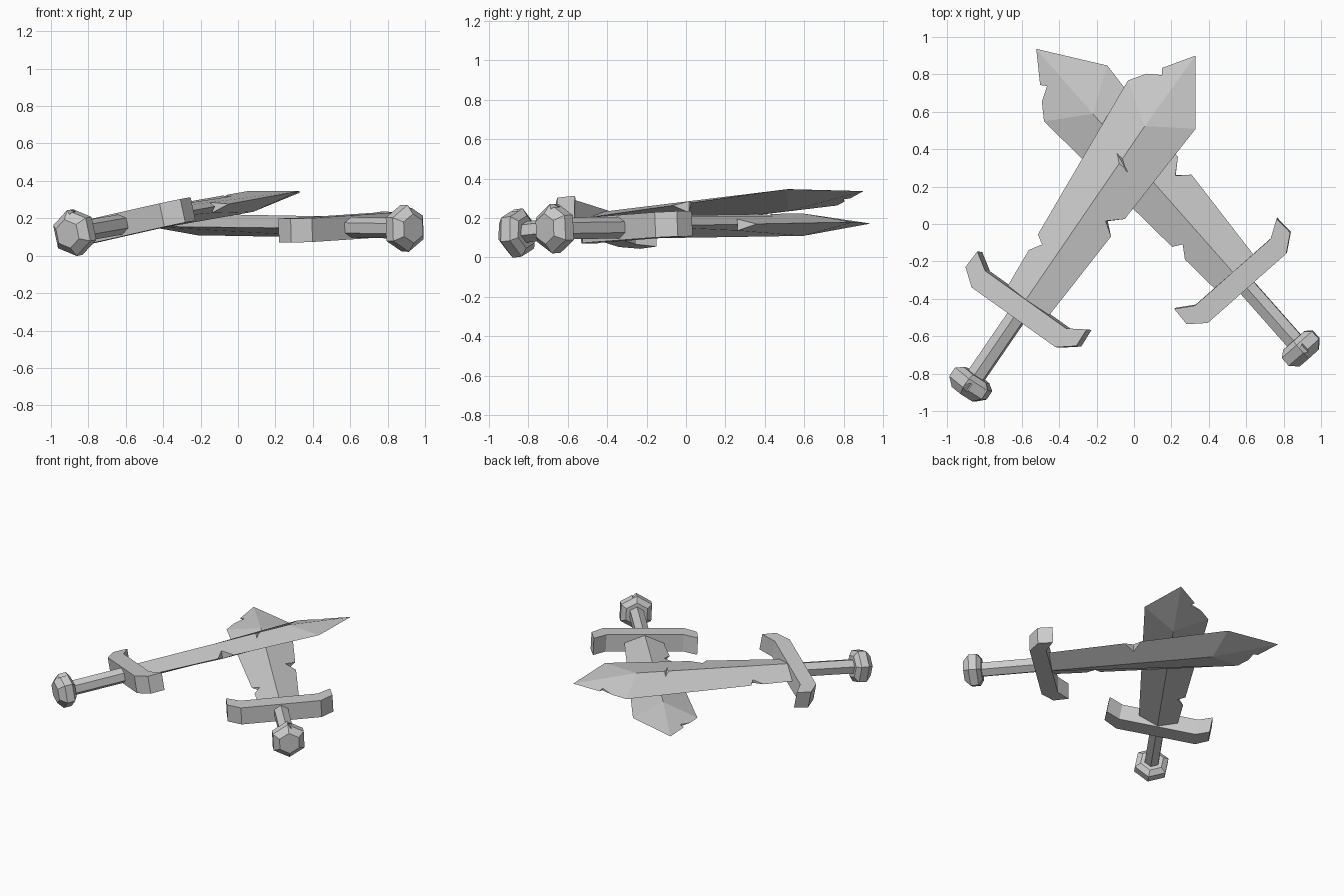
import bpy, bmesh
from math import sin, cos, radians
from mathutils import Vector, Matrix

if "Cube" in bpy.data.objects:
    bpy.data.objects.remove(bpy.data.objects["Cube"])

# Local sword frame: x across the blade, y towards the tip, z through the thickness


def new_object(name, verts, faces):
    mesh = bpy.data.meshes.new(name)
    bm = bmesh.new()
    vs = [bm.verts.new(v) for v in verts]
    for f in faces:
        bm.faces.new([vs[i] for i in f])
    bmesh.ops.recalc_face_normals(bm, faces=bm.faces)
    bm.to_mesh(mesh)
    bm.free()
    ob = bpy.data.objects.new(name, mesh)
    bpy.context.collection.objects.link(ob)
    return ob


def prism(name, outline, offset):
    """Closed prism: 3D outline swept from -offset to +offset."""
    n, o = len(outline), Vector(offset)
    pts = [Vector(p) for p in outline]
    faces = [range(n), range(n, 2 * n)]
    faces += [(i, (i + 1) % n, n + (i + 1) % n, n + i) for i in range(n)]
    return new_object(name, [p - o for p in pts] + [p + o for p in pts], faces)


def hex_turned(name, profile):
    """Six-sided turned shape along y, profile = (y, radius)."""
    verts = [(r * cos(radians(90 + 60 * k)), y, r * sin(radians(90 + 60 * k)))
             for y, r in profile for k in range(6)]
    m = len(profile)
    faces = [range(6), range(6 * m - 6, 6 * m)]
    faces += [(6 * j + k, 6 * j + (k + 1) % 6, 6 * j + 6 + (k + 1) % 6, 6 * j + 6 + k)
              for j in range(m - 1) for k in range(6)]
    return new_object(name, verts, faces)


def cut(ob, cutter):
    cutter.hide_render = True
    mod = ob.modifiers.new("chip", 'BOOLEAN')
    mod.operation = 'DIFFERENCE'
    mod.solver = 'EXACT'
    mod.object = cutter
    bpy.context.view_layer.objects.active = ob
    bpy.ops.object.modifier_apply(modifier=mod.name)
    bpy.data.objects.remove(cutter)


def edge_chip(ob, a, apex, b):
    """Triangular bite through the full thickness of an edge."""
    a, p, b = (Vector((*q, 0)) for q in (a, apex, b))
    cut(ob, prism("cutter", [p, p + (a - p) * 1.5, p + (b - p) * 1.5], (0, 0, .3)))


# Blade: flared diamond section with a pointed tip
H, RIDGE = .057, 1.19
blade = new_object("blade",
    [(-.13, .0, 0), (-.226, 1.332, 0), (0, 1.65, 0), (.226, 1.332, 0), (.138, .0, 0),
     (0, .0, H), (0, RIDGE, H), (0, .0, -H), (0, RIDGE, -H)],
    [(0, 5, 6, 1), (1, 6, 2), (2, 6, 3), (3, 6, 5, 4),
     (0, 1, 8, 7), (1, 2, 8), (2, 3, 8), (3, 4, 7, 8), (0, 7, 4, 5)])
edge_chip(blade, (.185, .715), (.11, .65), (.176, .597))
edge_chip(blade, (-.147, .285), (-.105, .348), (-.155, .375))
edge_chip(blade, (-.167, 1.417), (-.088, 1.463), (-.113, 1.492))
# Nick across the upper ridge
cut(blade, prism("cutter", [(0, .962, H - .016), (0, .925, H + .02), (0, 1.0, H + .02)],
                 (.15, -.07, 0)))

# Crossguard: straight bar with ends swept towards the tip
half = [(.28, -.055), (.37, .015), (.365, .12), (.27, .06)]
guard_outline = half + [(-x, y) for x, y in reversed(half)]
guard = prism("crossguard", [(x, y, 0) for x, y in guard_outline], (0, 0, .064))

# Grip and pommel
grip = hex_turned("grip", [(-.45, .055), (0, .055)])
pommel = hex_turned("pommel", [(-.555, .078), (-.513, .125), (-.457, .125), (-.43, .085)])
cut(pommel, prism("cutter", [(.02, -.50, .098), (-.02, -.56, .15), (.055, -.56, .14)],
                  (0, .045, 0)))


def frame(origin, forward, right):
    u = Vector(forward).normalized()
    v = Vector(right)
    v = (v - u * v.dot(u)).normalized()
    m = Matrix((v, u, v.cross(u))).transposed().to_4x4()
    m.translation = origin
    return m


# Two identical swords, the first lying tilted over the second
upper = frame((-.60, -.455, .172), (.565, .825, .10), (.825, -.565, .186))
lower = frame((.57, -.30, .152), (-.662, .749, .012), (.749, .662, .05))
for part in (blade, guard, grip, pommel):
    twin = part.copy()
    bpy.context.collection.objects.link(twin)
    twin.name = "lower_" + part.name
    part.name = "upper_" + part.data.name
    part.matrix_world = upper
    twin.matrix_world = lower
